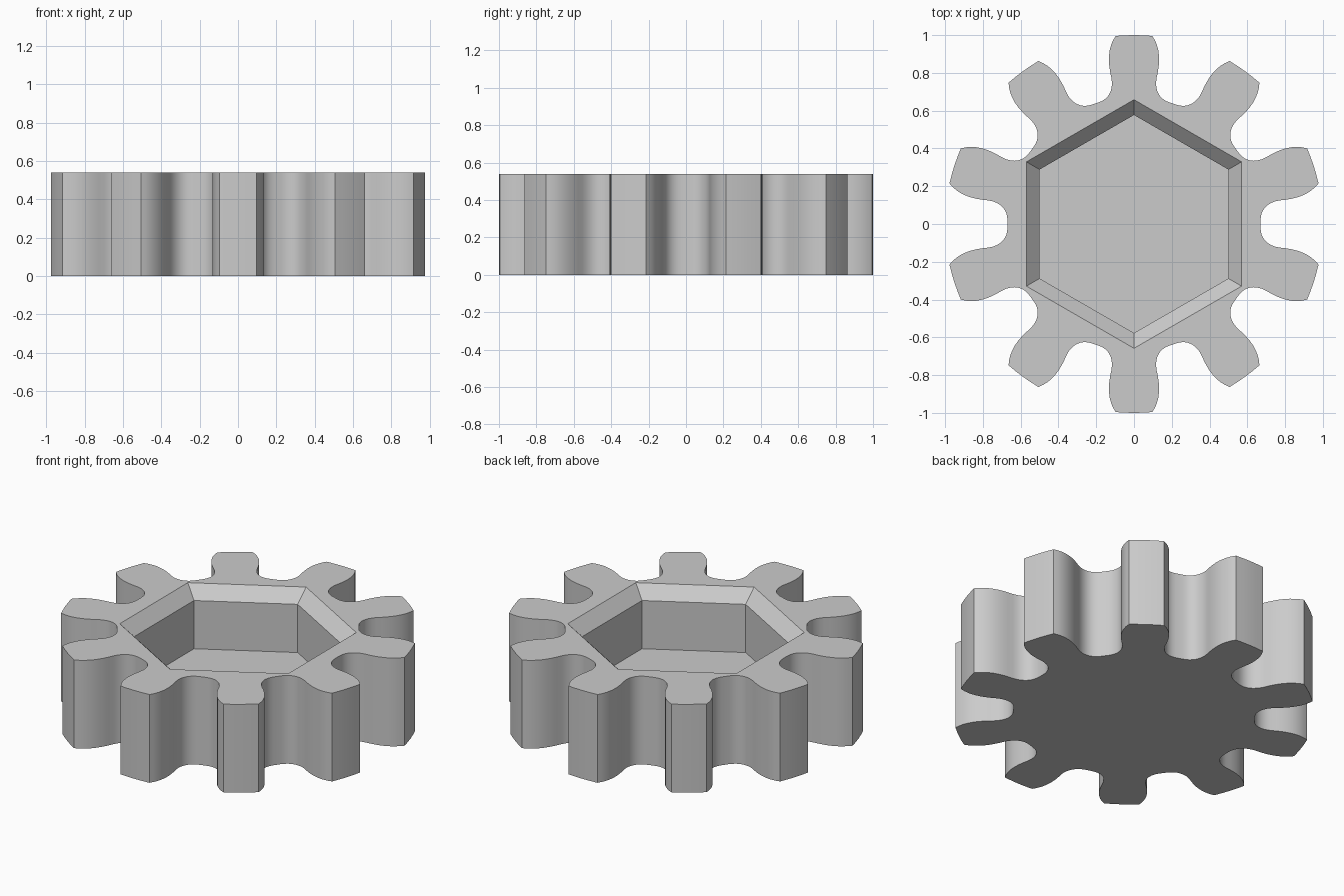
import bpy, bmesh, math
from mathutils import Vector, Matrix
from mathutils.geometry import interpolate_bezier

if "Cube" in bpy.data.objects:
    bpy.data.objects.remove(bpy.data.objects["Cube"])

TEETH = 10
HEIGHT = 0.54
STEP = 2 * math.pi / TEETH


def bez(a, b, c, d, n):
    return [Vector((p[0], p[1], 0)) for p in
            interpolate_bezier(*[Vector((*q, 0)) for q in (a, b, c, d)], n)]


# Half of one tooth gap, centred on the x axis: flank, then root fillet
flank = bez((0.977, 0.215), (0.93, 0.155), (0.86, 0.132), (0.77, 0.125), 9)
fillet = bez((0.77, 0.125), (0.705, 0.115), (0.67, 0.075), (0.67, 0.02), 9)
half = flank + fillet[1:]
gap = [Vector((p.x, -p.y, 0)) for p in half] + half[::-1]

# Tooth tip arc between two neighbouring gaps
tip_start = math.atan2(half[0].y, half[0].x)
tip = [Vector((math.cos(a), math.sin(a), 0)) for a in
       [tip_start + (STEP - 2 * tip_start) * i / 4 for i in (1, 2, 3)]]

# Whole gear outline
outline = []
for k in range(TEETH):
    turn = Matrix.Rotation(k * STEP, 3, 'Z')
    outline += [turn @ p for p in gap + tip]


def hexagon(radius):
    return [Vector((radius * math.cos(math.radians(30 + 60 * i)),
                    radius * math.sin(math.radians(30 + 60 * i)), 0)) for i in range(6)]


bm = bmesh.new()


def ring(points, z):
    return [bm.verts.new((p.x, p.y, z)) for p in points]


def walls(lower, upper):
    n = len(lower)
    for i in range(n):
        j = (i + 1) % n
        bm.faces.new((lower[i], lower[j], upper[j], upper[i]))


# Toothed rim and underside
base = ring(outline, 0)
top = ring(outline, HEIGHT)
walls(base, top)
bm.faces.new(base[::-1])

# Hexagonal pocket with a bevelled lip
lip = ring(hexagon(0.658), HEIGHT)
throat = ring(hexagon(0.577), HEIGHT - 0.075)
floor = ring(hexagon(0.577), 0.17)
walls(lip, throat)
walls(throat, floor)
bm.faces.new(floor)

# Top surface between the teeth and the pocket
edges = [bm.edges.get((r[i], r[(i + 1) % len(r)]))
         for r in (top, lip) for i in range(len(r))]
bmesh.ops.triangle_fill(bm, edges=edges, use_beauty=True, use_dissolve=False,
                        normal=(0, 0, 1))
bmesh.ops.recalc_face_normals(bm, faces=bm.faces)

mesh = bpy.data.meshes.new("gear")
bm.to_mesh(mesh)
bm.free()
gear = bpy.data.objects.new("gear", mesh)
bpy.context.collection.objects.link(gear)

# Plain grey finish
grey = bpy.data.materials.new("grey")
grey.diffuse_color = (0.6, 0.6, 0.6, 1)
grey.use_nodes = True
grey.node_tree.nodes["Principled BSDF"].inputs["Base Color"].default_value = grey.diffuse_color
mesh.materials.append(grey)

gear.select_set(True)
bpy.context.view_layer.objects.active = gear
bpy.ops.object.shade_smooth_by_angle(angle=math.radians(30))
